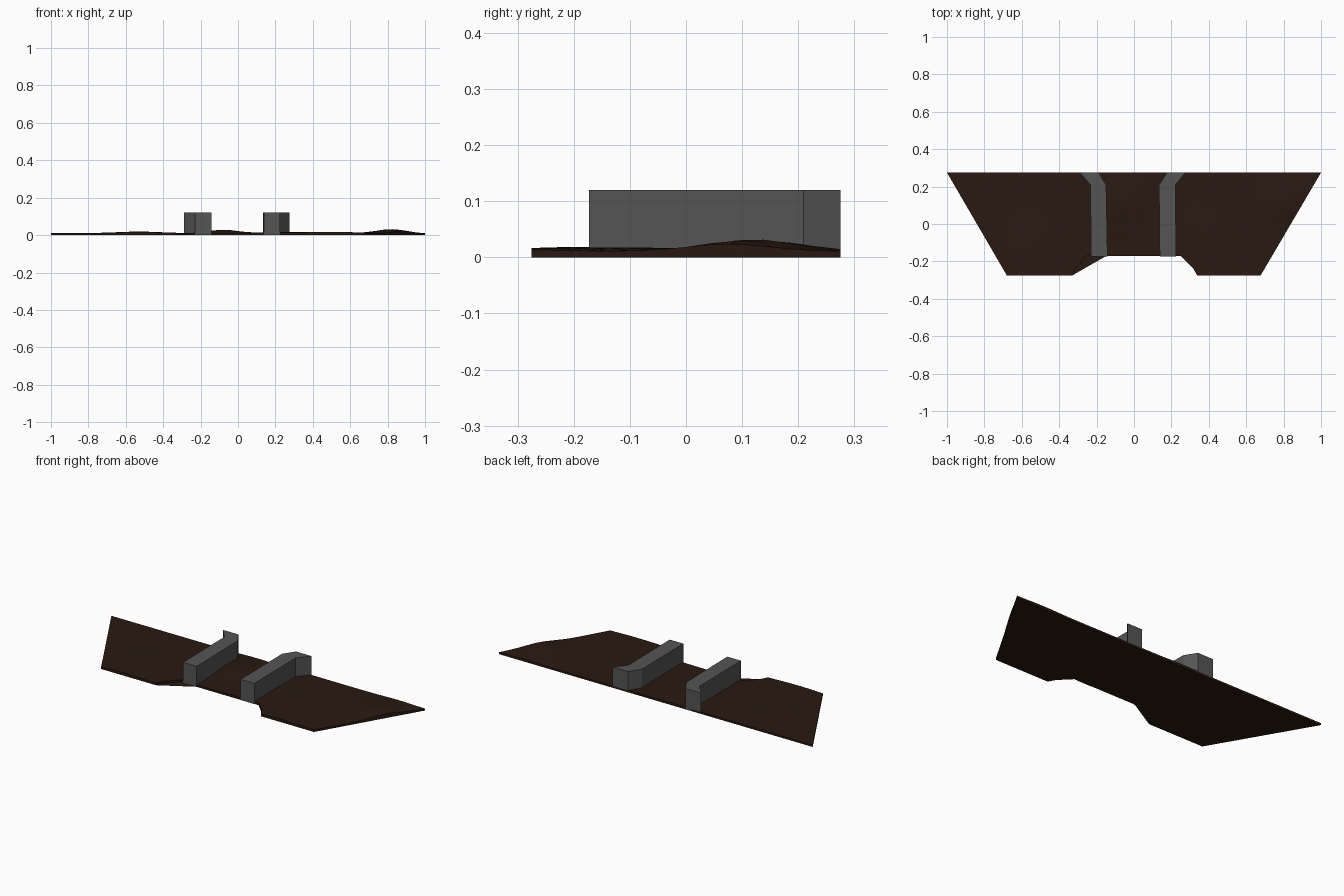
import bpy, bmesh, math

if "Cube" in bpy.data.objects:
    bpy.data.objects.remove(bpy.data.objects["Cube"])


def material(name, rgb):
    m = bpy.data.materials.new(name)
    m.diffuse_color = (*rgb, 1)
    m.use_nodes = True
    m.node_tree.nodes["Principled BSDF"].inputs["Base Color"].default_value = m.diffuse_color
    return m


def make_object(name, bm, mat):
    bmesh.ops.recalc_face_normals(bm, faces=bm.faces)
    me = bpy.data.meshes.new(name)
    bm.to_mesh(me)
    bm.free()
    me.materials.append(mat)
    ob = bpy.data.objects.new(name, me)
    bpy.context.collection.objects.link(ob)
    return ob


earth = material("dark_earth", (0.023, 0.010, 0.006))
stone = material("grey_stone", (0.09, 0.09, 0.09))

# gentle mounds: x, y, height, x radius, y radius
MOUNDS = [(0.82, 0.12, 0.021, 0.11, 0.12), (-0.08, 0.11, 0.018, 0.10, 0.13),
          (-0.53, -0.16, 0.008, 0.16, 0.20), (0.40, -0.12, 0.006, 0.18, 0.20),
          (0.55, -0.25, 0.004, 0.15, 0.12), (0.15, 0.0, 0.003, 0.2, 0.2)]


def ground_height(x, y):
    return 0.011 + sum(h * math.exp(-((x - cx) / rx) ** 2 - ((y - cy) / ry) ** 2)
                       for cx, cy, h, rx, ry in MOUNDS)


# ground slab: columns run from the notched front edge to the straight back edge
FRONT = [(-0.68, -0.275), (-0.33, -0.275), (-0.31, -0.235), (-0.255, -0.17),
         (0.25, -0.17), (0.315, -0.235), (0.338, -0.275), (0.677, -0.275)]
STEPS = [10, 1, 2, 14, 2, 1, 10]
ROWS = 12
front = [FRONT[0]]
for a, b, n in zip(FRONT, FRONT[1:], STEPS):
    front += [(a[0] + (b[0] - a[0]) * i / n, a[1] + (b[1] - a[1]) * i / n)
              for i in range(1, n + 1)]

bm = bmesh.new()
top = []
for fx, fy in front:
    bx = -1 + 2 * (fx + 0.68) / 1.357
    column = []
    for r in range(ROWS + 1):
        t = r / ROWS
        x, y = fx + (bx - fx) * t, fy + (0.275 - fy) * t
        column.append(bm.verts.new((x, y, ground_height(x, y))))
    top.append(column)
for c0, c1 in zip(top, top[1:]):
    for r in range(ROWS):
        bm.faces.new((c0[r], c1[r], c1[r + 1], c0[r + 1]))
# skirt down to a flat underside
rim = [c[0] for c in top] + top[-1][1:] + [c[-1] for c in reversed(top[:-1])] + top[0][-2:0:-1]
base = [bm.verts.new((v.co.x, v.co.y, 0)) for v in rim]
for i in range(len(rim)):
    j = (i + 1) % len(rim)
    bm.faces.new((rim[i], base[i], base[j], rim[j]))
under = bm.faces.new(base)
bmesh.ops.triangulate(bm, faces=[under])
ground = make_object("ground", bm, earth)
bpy.context.view_layer.objects.active = ground
ground.select_set(True)
bpy.ops.object.shade_smooth_by_angle(angle=math.radians(30))


# straight walls whose back ends flare outward
def wall(name, outline):
    bm = bmesh.new()
    f = bm.faces.new([bm.verts.new((x, y, 0.001)) for x, y in outline])
    new = bmesh.ops.extrude_face_region(bm, geom=[f])["geom"]
    bmesh.ops.translate(bm, vec=(0, 0, 0.119),
                        verts=[v for v in new if isinstance(v, bmesh.types.BMVert)])
    make_object(name, bm, stone)


wall("left_wall", [(-0.229, -0.173), (-0.142, -0.173), (-0.149, 0.209),
                   (-0.19, 0.275), (-0.289, 0.275), (-0.233, 0.209)])
wall("right_wall", [(0.138, -0.173), (0.225, -0.173), (0.221, 0.209),
                    (0.275, 0.275), (0.177, 0.275), (0.134, 0.209)])
